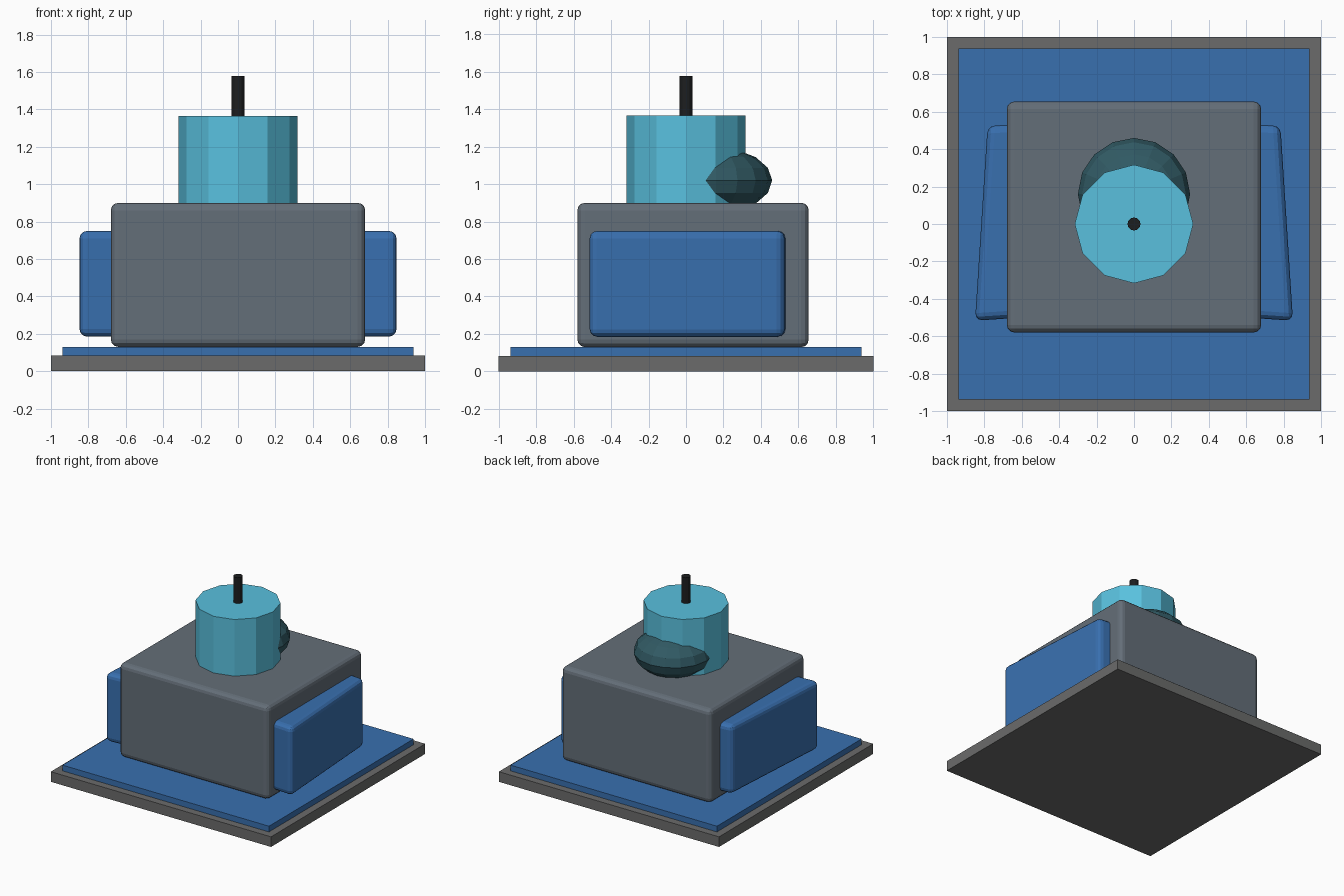
import bpy, bmesh, math
from mathutils import Matrix

if "Cube" in bpy.data.objects:
    bpy.data.objects.remove(bpy.data.objects["Cube"])


def material(name, rgb):
    m = bpy.data.materials.new(name)
    m.diffuse_color = (*rgb, 1)
    m.use_nodes = True
    m.node_tree.nodes["Principled BSDF"].inputs["Base Color"].default_value = m.diffuse_color
    return m


plate_grey = material("plate_grey", (0.145, 0.147, 0.145))
blue = material("blue", (0.04, 0.16, 0.43))
slate = material("slate", (0.127, 0.156, 0.188))
cyan = material("cyan", (0.10, 0.53, 0.73))
teal = material("dark_teal", (0.03, 0.10, 0.125))
black = material("black", (0.012, 0.013, 0.014))


def finish(name, bm, mat, bevel=0.0, segments=3):
    """Turn a bmesh into a named object with an optional rounded edge."""
    bmesh.ops.recalc_face_normals(bm, faces=bm.faces)
    mesh = bpy.data.meshes.new(name)
    bm.to_mesh(mesh)
    bm.free()
    mesh.materials.append(mat)
    obj = bpy.data.objects.new(name, mesh)
    bpy.context.collection.objects.link(obj)
    if bevel:
        mod = obj.modifiers.new("rounded_edges", 'BEVEL')
        mod.width, mod.segments = bevel, segments
        mod.limit_method = 'ANGLE'
        mod.angle_limit = math.radians(40)
    return obj


def prism(name, outline, z0, z1, mat, bevel=0.0, segments=3):
    """Extrude a plan outline from z0 to z1."""
    bm = bmesh.new()
    face = bm.faces.new([bm.verts.new((x, y, z0)) for x, y in outline])
    top = bmesh.ops.extrude_face_region(bm, geom=[face])["geom"]
    for v in top:
        if isinstance(v, bmesh.types.BMVert):
            v.co.z = z1
    return finish(name, bm, mat, bevel, segments)


def rect(x, y0, y1):
    return [(-x, y0), (x, y0), (x, y1), (-x, y1)]


def polygon(radius, sides):
    return [(radius * math.cos(i * math.tau / sides),
             radius * math.sin(i * math.tau / sides)) for i in range(sides)]


# Stepped base
prism("base_plate", rect(1.0, -1.0, 1.0), 0.0, 0.083, plate_grey)
prism("base_pad", rect(0.938, -0.938, 0.938), 0.083, 0.13, blue)

# Main housing
prism("body", rect(0.68, -0.58, 0.655), 0.13, 0.9, slate, 0.04)

# Side pods, narrower towards the back
pod = prism("side_pods", [(0.6, -0.5), (0.85, -0.517), (0.783, 0.524), (0.6, 0.535)],
            0.185, 0.75, blue, 0.04)
pod.modifiers.new("mirror", 'MIRROR')

# Turret and its antenna
prism("turret", polygon(0.317, 12), 0.88, 1.365, cyan)
prism("antenna", polygon(0.035, 12), 1.35, 1.577, black)

# Squashed dome behind the turret, sunk into the housing
bm = bmesh.new()
bmesh.ops.create_uvsphere(
    bm, u_segments=16, v_segments=8, radius=1.0,
    matrix=Matrix.Translation((0, 0.16, 1.02)) @ Matrix.Diagonal((0.3, 0.3, 0.175, 1)))
finish("rear_dome", bm, teal)
